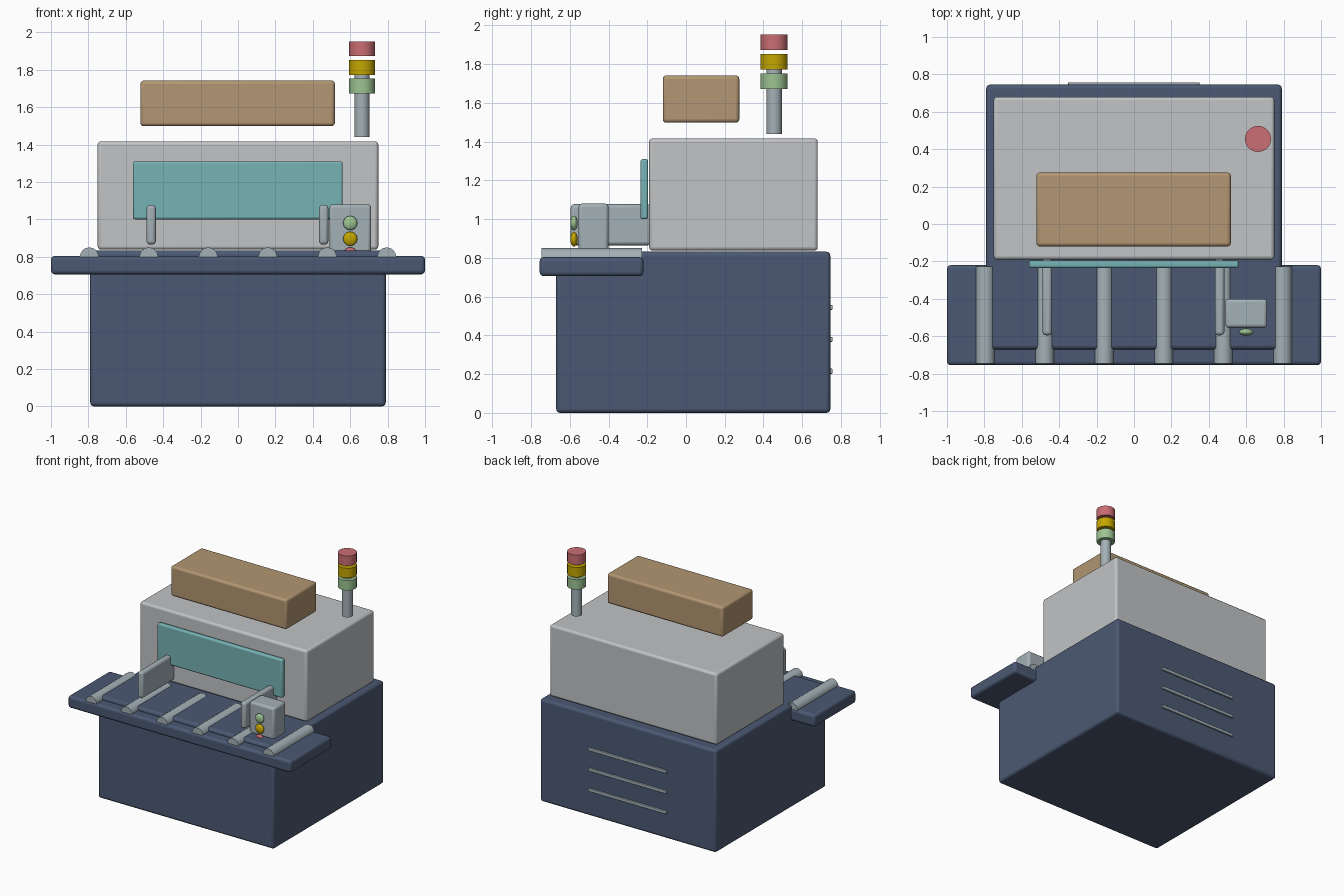
import bpy
import math

if "Cube" in bpy.data.objects:
    bpy.data.objects.remove(bpy.data.objects["Cube"])


def material(name, r, g, b):
    # sRGB 0-255 to linear
    lin = [(c / 255 / 12.92 if c < 10 else ((c / 255 + 0.055) / 1.055) ** 2.4) for c in (r, g, b)]
    m = bpy.data.materials.new(name)
    m.diffuse_color = (*lin, 1)
    m.use_nodes = True
    m.node_tree.nodes["Principled BSDF"].inputs["Base Color"].default_value = m.diffuse_color
    return m


NAVY = material("navy", 75, 89, 115)
GREY = material("light_grey", 193, 195, 197)
METAL = material("metal", 164, 177, 183)
TEAL = material("teal_glass", 118, 178, 181)
TAN = material("cardboard", 178, 150, 114)
RED = material("red", 202, 110, 115)
YELLOW = material("yellow", 196, 166, 0)
GREEN = material("green", 156, 196, 146)


def finish(name, mat):
    ob = bpy.context.object
    ob.name = name
    ob.data.materials.append(mat)
    return ob


def box(name, mat, x, y, z, bevel=0.0):
    """Box from (min, max) ranges with rounded edges."""
    mid = [(a + b) / 2 for a, b in (x, y, z)]
    bpy.ops.mesh.primitive_cube_add(size=1, location=mid)
    ob = finish(name, mat)
    ob.scale = [b - a for a, b in (x, y, z)]
    bpy.ops.object.transform_apply(location=False, rotation=False, scale=True)
    if bevel:
        mod = ob.modifiers.new("rounded_edges", "BEVEL")
        mod.width = bevel
        mod.segments = 3
        bpy.ops.object.shade_smooth_by_angle(angle=math.radians(35))
    return ob


def cylinder(name, mat, radius, length, loc, rot=(0, 0, 0), sides=24):
    bpy.ops.mesh.primitive_cylinder_add(vertices=sides, radius=radius, depth=length,
                                        location=loc, rotation=rot)
    ob = finish(name, mat)
    bpy.ops.object.shade_smooth_by_angle(angle=math.radians(35))
    return ob


# Cabinet, upper housing, window and the box above
box("base_cabinet", NAVY, (-0.79, 0.79), (-0.67, 0.745), (0, 0.832), 0.02)
box("upper_housing", GREY, (-0.75, 0.75), (-0.19, 0.68), (0.838, 1.417), 0.018)
box("window", TEAL, (-0.562, 0.56), (-0.235, -0.195), (1.0, 1.31), 0.012)
box("parcel", TAN, (-0.522, 0.518), (-0.12, 0.275), (1.498, 1.742), 0.018)

# Shelf with rollers
box("shelf", NAVY, (-1, 1), (-0.755, -0.22), (0.706, 0.804), 0.02)
for i in range(6):
    cylinder("roller", METAL, 0.05, 0.52, (-0.795 + 0.318 * i, -0.487, 0.8),
             (math.pi / 2, 0, 0), 16)

# Side guides on the shelf
for x in (-0.464, 0.458):
    box("guide_rail", METAL, (x - 0.025, x + 0.025), (-0.595, -0.18), (0.865, 1.077), 0.018)

# Control box and its buttons
box("control_box", METAL, (0.488, 0.712), (-0.555, -0.4), (0.82, 1.08), 0.018)
for name, mat, z in (("green", GREEN, 0.98), ("yellow", YELLOW, 0.896), ("red", RED, 0.812)):
    bpy.ops.mesh.primitive_uv_sphere_add(segments=20, ring_count=10, radius=0.038,
                                         location=(0.6, -0.578, z))
    button = finish(name + "_button", mat)
    button.scale = (1, 0.5, 1)
    bpy.ops.object.shade_smooth()

# Signal lamp
cylinder("lamp_pole", METAL, 0.04, 0.335, (0.663, 0.455, 1.6075))
for name, mat, z in (("green", GREEN, 1.712), ("yellow", YELLOW, 1.812), ("red", RED, 1.912)):
    cylinder(name + "_lamp", mat, 0.07, 0.08, (0.663, 0.455, z), sides=20)

# Rear vent slats
for z in (0.215, 0.38, 0.545):
    box("vent_slat", METAL, (-0.353, 0.35), (0.735, 0.757), (z - 0.013, z + 0.013), 0.004)
